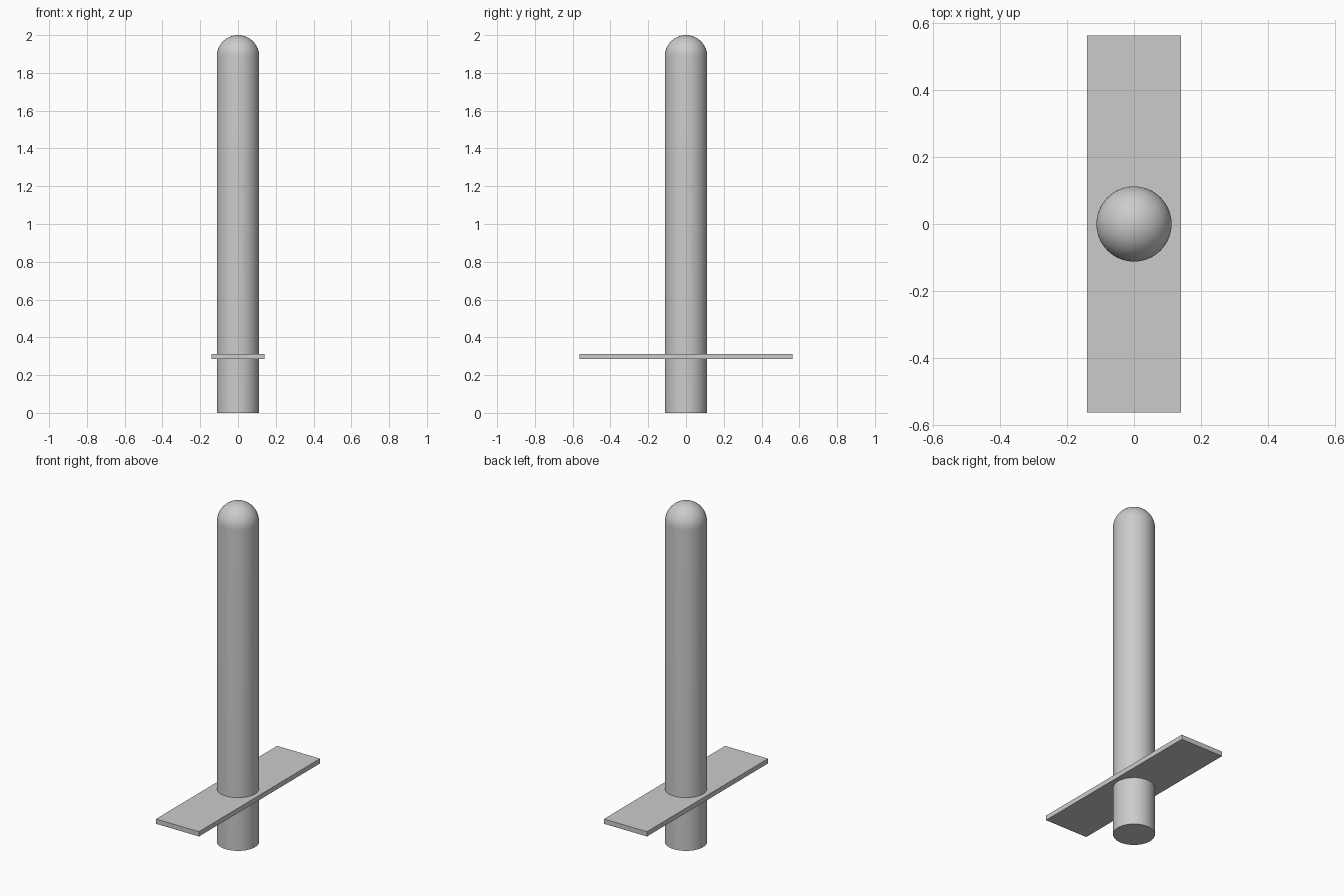
import bpy, bmesh, math

cube = bpy.data.objects.get("Cube")
if cube:
    bpy.data.objects.remove(cube, do_unlink=True)

RADIUS, HEIGHT, SIDES, DOME_STEPS = 0.112, 2.0, 64, 16

grey = bpy.data.materials.new("light_grey")
grey.use_nodes = True
colour = (0.6, 0.6, 0.6, 1)
grey.diffuse_color = colour
grey.node_tree.nodes["Principled BSDF"].inputs["Base Color"].default_value = colour


def add_object(name, bm):
    mesh = bpy.data.meshes.new(name)
    bmesh.ops.recalc_face_normals(bm, faces=bm.faces)
    bm.to_mesh(mesh)
    bm.free()
    mesh.materials.append(grey)
    obj = bpy.data.objects.new(name, mesh)
    bpy.context.collection.objects.link(obj)
    return obj


# Round post: flat base, straight wall and hemispherical top, turned around z
bm = bmesh.new()
profile = [(0, 0), (RADIUS, 0)]
for i in range(DOME_STEPS + 1):
    a = math.pi / 2 * i / DOME_STEPS
    profile.append((RADIUS * math.cos(a), HEIGHT - RADIUS + RADIUS * math.sin(a)))
verts = [bm.verts.new((r, 0, z)) for r, z in profile]
edges = [bm.edges.new(pair) for pair in zip(verts, verts[1:])]
bmesh.ops.spin(bm, geom=verts + edges, cent=(0, 0, 0), axis=(0, 0, 1),
               angle=2 * math.pi, steps=SIDES)
bmesh.ops.remove_doubles(bm, verts=bm.verts, dist=0.0001)
post = add_object("post", bm)
bpy.ops.object.select_all(action="DESELECT")
post.select_set(True)
bpy.context.view_layer.objects.active = post
bpy.ops.object.shade_smooth_by_angle(angle=math.radians(30))

# Thin rectangular plate crossing the lower post
bm = bmesh.new()
bmesh.ops.create_cube(bm, size=1)
bmesh.ops.scale(bm, vec=(0.28, 1.126, 0.028), verts=bm.verts)
plate = add_object("cross_plate", bm)
plate.location.z = 0.299
